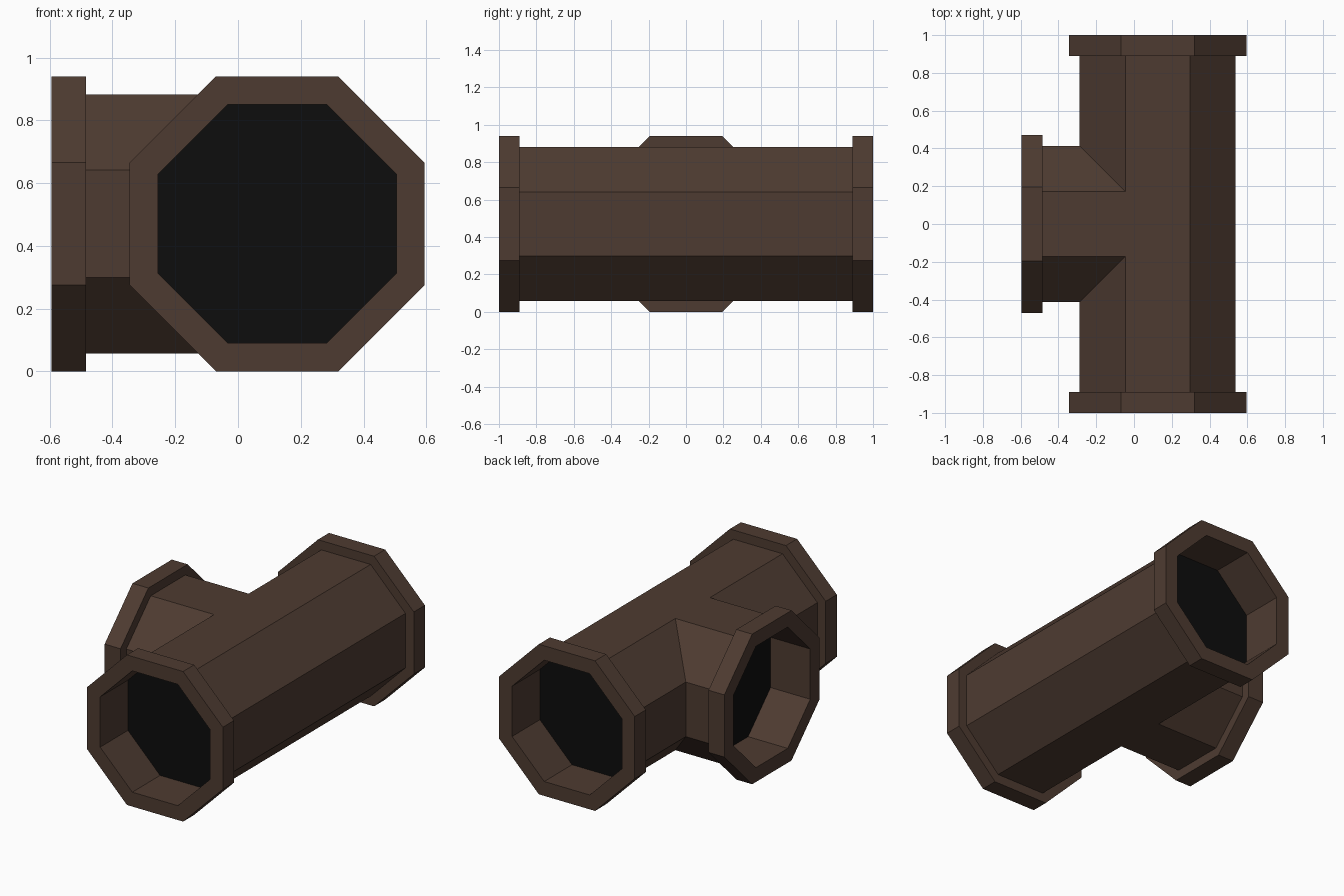
import bpy, bmesh, math
from mathutils import Vector, Matrix

if "Cube" in bpy.data.objects:
    bpy.data.objects.remove(bpy.data.objects["Cube"])

CX, CZ = 0.125, 0.47            # main pipe axis
R_FLANGE, R_PIPE, R_HOLE = 0.47, 0.4125, 0.38   # flat-to-centre sizes
THICK, DEPTH = 0.11, 0.275      # flange thickness, hole depth


def material(name, rgb):
    m = bpy.data.materials.new(name)
    m.diffuse_color = (*rgb, 1)
    m.use_nodes = True
    m.node_tree.nodes["Principled BSDF"].inputs["Base Color"].default_value = m.diffuse_color
    return m


BROWN = material("dark_brown_pipe", (0.076, 0.0437, 0.0307))
BLACK = material("black_inside", (0.004, 0.004, 0.004))


def octagon(apothem):
    r = apothem / math.cos(math.pi / 8)
    return [(r * math.cos(math.pi / 8 + k * math.pi / 4),
             r * math.sin(math.pi / 8 + k * math.pi / 4)) for k in range(8)]


def finish(bm, name):
    bmesh.ops.remove_doubles(bm, verts=bm.verts[:], dist=1e-5)
    mesh = bpy.data.meshes.new(name)
    bm.to_mesh(mesh)
    bm.free()
    mesh.materials.append(BROWN)
    mesh.materials.append(BLACK)
    ob = bpy.data.objects.new(name, mesh)
    bpy.context.collection.objects.link(ob)


def outward_face(bm, pts, axis_point):
    f = bm.faces.new([bm.verts.new(p) for p in pts])
    f.normal_update()
    if f.normal.dot(f.calc_center_median() - Vector(axis_point)) < 0:
        f.normal_flip()


def flange(name, mouth, direction):
    """Octagonal collar with a recessed hole closed by a black disc."""
    rot = Vector(direction).to_track_quat('Z', 'Y').to_matrix().to_4x4()
    mat = Matrix.Translation(mouth) @ rot
    bm = bmesh.new()
    profile = [(R_PIPE, -THICK), (R_FLANGE, -THICK), (R_FLANGE, 0),
               (R_HOLE, 0), (R_HOLE, -DEPTH)]
    rings = [[bm.verts.new(mat @ Vector((x, y, h))) for x, y in octagon(r)]
             for r, h in profile]
    for a, b in zip(rings, rings[1:]):
        for k in range(8):
            n = (k + 1) % 8
            bm.faces.new((a[k], a[n], b[n], b[k]))
    bm.faces.new(rings[-1]).material_index = 1
    finish(bm, name)


# Main pipe: left three sides stop at the mitred joint with the branch
END = 1 - THICK
oct_pts = octagon(R_PIPE)
bm = bmesh.new()
for k in range(8):
    (x0, z0), (x1, z1) = oct_pts[k], oct_pts[(k + 1) % 8]
    if x0 + x1 < -0.01:
        spans = [(s * abs(x0), s * abs(x1), s * END) for s in (-1, 1)]
    else:
        spans = [(-END, -END, END)]
    for ya, yb, ye in spans:
        outward_face(bm, [(CX + x0, ya, CZ + z0), (CX + x1, yb, CZ + z1),
                          (CX + x1, ye, CZ + z1), (CX + x0, ye, CZ + z0)],
                     (CX, (ya + ye) / 2, CZ))
finish(bm, "main_pipe")

# Branch pipe: each edge runs until it meets the main pipe
BX = -0.595
bm = bmesh.new()
for k in range(8):
    (y0, z0), (y1, z1) = oct_pts[k], oct_pts[(k + 1) % 8]
    outward_face(bm, [(BX + THICK, y0, CZ + z0), (BX + THICK, y1, CZ + z1),
                      (CX - abs(y1), y1, CZ + z1), (CX - abs(y0), y0, CZ + z0)],
                 (-0.3, 0, CZ))
finish(bm, "branch_pipe")

# Collars at the three openings
flange("front_flange", (CX, -1, CZ), (0, -1, 0))
flange("back_flange", (CX, 1, CZ), (0, 1, 0))
flange("branch_flange", (BX, 0, CZ), (-1, 0, 0))
